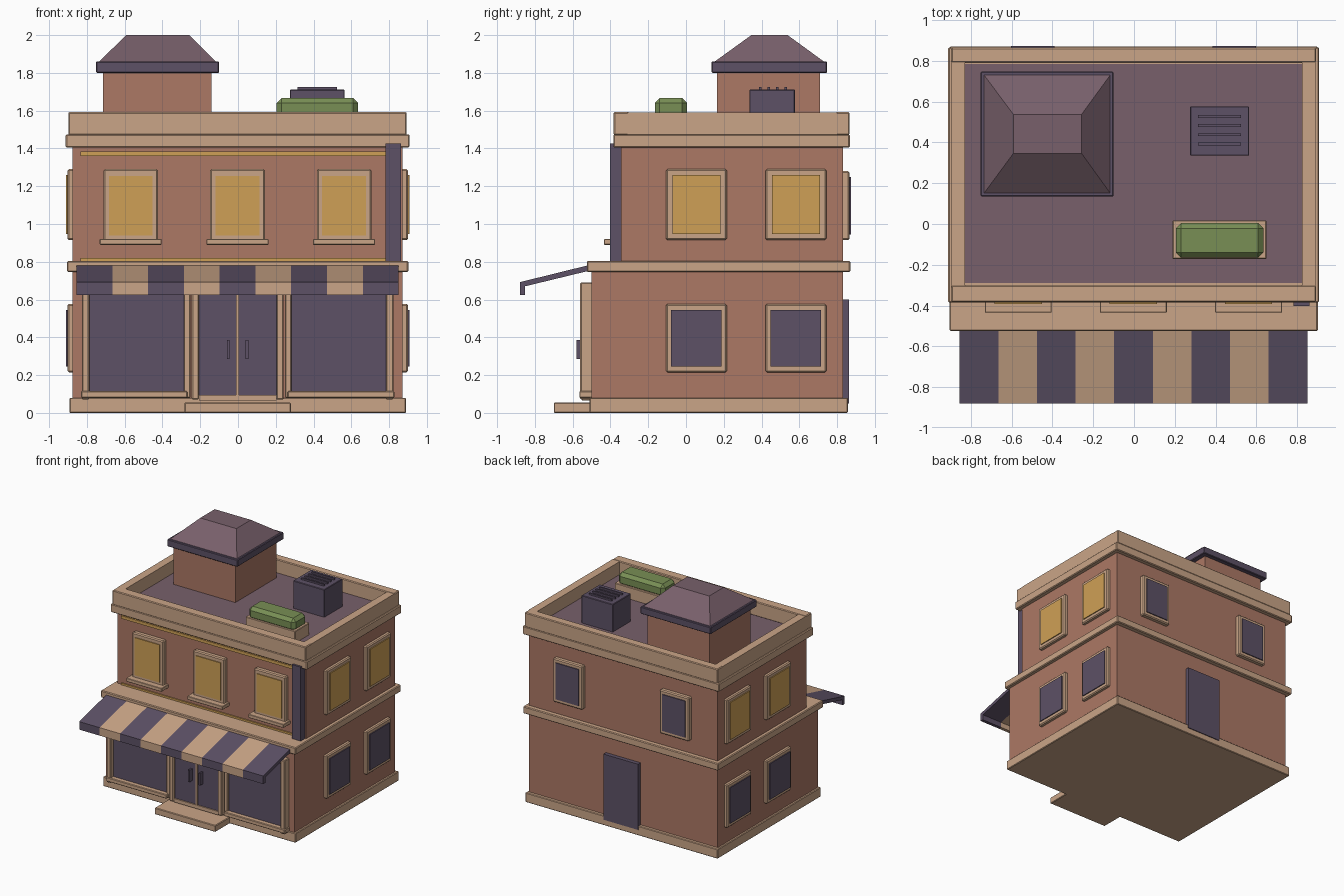
import bpy, bmesh

if "Cube" in bpy.data.objects:
    bpy.data.objects.remove(bpy.data.objects["Cube"])


def material(name, rgb):
    m = bpy.data.materials.new(name)
    lin = [((c / 255 + 0.055) / 1.055) ** 2.4 for c in rgb]
    m.diffuse_color = (*lin, 1)
    m.use_nodes = True
    m.node_tree.nodes["Principled BSDF"].inputs["Base Color"].default_value = m.diffuse_color
    return m


BRICK = material("brick", (172, 120, 101))
STONE = material("tan_stone", (202, 165, 135))
PLUM = material("dark_plum", (93, 81, 102))
MAUVE = material("mauve_roof", (120, 96, 107))
AMBER = material("amber_glass", (207, 160, 86))
GREEN = material("hedge_green", (121, 143, 85))


def mesh_object(name, verts, faces, mat, bevel=0):
    me = bpy.data.meshes.new(name)
    me.from_pydata(verts, [], faces)
    bm = bmesh.new()
    bm.from_mesh(me)
    bmesh.ops.recalc_face_normals(bm, faces=bm.faces)
    bm.to_mesh(me)
    bm.free()
    me.materials.append(mat)
    ob = bpy.data.objects.new(name, me)
    bpy.context.collection.objects.link(ob)
    if bevel:
        mod = ob.modifiers.new("bevel", "BEVEL")
        mod.width = bevel
        mod.segments = 1
    return ob


def frustum(name, low, high, z0, z1, mat, bevel=0):
    """Solid between two rectangles given as (x0, x1, y0, y1)."""
    verts = []
    for (x0, x1, y0, y1), z in ((low, z0), (high, z1)):
        verts += [(x0, y0, z), (x1, y0, z), (x1, y1, z), (x0, y1, z)]
    faces = [(3, 2, 1, 0), (4, 5, 6, 7)]
    faces += [(i, (i + 1) % 4, (i + 1) % 4 + 4, i + 4) for i in range(4)]
    return mesh_object(name, verts, faces, mat, bevel)


def box(name, x0, x1, y0, y1, z0, z1, mat, bevel=0):
    r = (x0, x1, y0, y1)
    return frustum(name, r, r, z0, z1, mat, bevel)


def extrude_x(name, profile, x0, x1, mat):
    """Sweep a (y, z) outline along x."""
    n = len(profile)
    verts = [(x, y, z) for x in (x0, x1) for y, z in profile]
    faces = [tuple(range(n)), tuple(range(n, 2 * n))]
    faces += [(i, (i + 1) % n, (i + 1) % n + n, i + n) for i in range(n)]
    return mesh_object(name, verts, faces, mat)


# Main masses and horizontal bands
box("ground_floor", -0.875, 0.872, -0.50, 0.83, 0.04, 0.78, BRICK)
box("upper_floor", -0.875, 0.872, -0.345, 0.83, 0.78, 1.44, BRICK)
box("plinth", -0.893, 0.89, -0.51, 0.857, 0, 0.08, STONE, 0.005)
box("entrance_step", -0.283, 0.28, -0.70, -0.50, 0, 0.055, STONE, 0.005)
box("belt_course", -0.905, 0.902, -0.525, 0.87, 0.745, 0.805, STONE, 0.006)
box("cornice", -0.912, 0.908, -0.385, 0.867, 1.405, 1.475, STONE, 0.006)

# Parapet and roof deck
box("parapet_front", -0.897, 0.893, -0.383, -0.30, 1.47, 1.592, STONE, 0.006)
box("parapet_back", -0.897, 0.893, 0.79, 0.865, 1.47, 1.592, STONE, 0.006)
for side, x0, x1 in (("left", -0.897, -0.83), ("right", 0.825, 0.893)):
    box(f"parapet_{side}", x0, x1, -0.31, 0.80, 1.47, 1.59, STONE)
box("roof_deck", -0.83, 0.825, -0.29, 0.785, 1.46, 1.481, MAUVE)

# Roof tower
box("tower_wall", -0.715, -0.14, 0.165, 0.71, 1.47, 1.81, BRICK)
box("tower_eave", -0.752, -0.10, 0.135, 0.747, 1.80, 1.86, PLUM, 0.005)
frustum("tower_roof", (-0.735, -0.117, 0.152, 0.73), (-0.592, -0.257, 0.346, 0.538),
        1.86, 2.0, MAUVE)

# Rooftop cooling unit with slats
box("cooling_unit", 0.275, 0.565, 0.335, 0.577, 1.47, 1.712, PLUM, 0.004)
for i in range(4):
    y = 0.393 + i * 0.045
    box(f"cooling_slat_{i}", 0.315, 0.525, y - 0.007, y + 0.007, 1.70, 1.725, PLUM)

# Rooftop planter
box("planter_box", 0.19, 0.65, -0.172, 0.018, 1.47, 1.58, STONE, 0.004)
box("planter_hedge", 0.205, 0.635, -0.165, 0.005, 1.56, 1.667, GREEN, 0.026)

# Upper front windows with sills
for i, x in enumerate((-0.568, -0.003, 0.562)):
    box(f"front_frame_{i}", x - 0.145, x + 0.145, -0.385, -0.34, 0.91, 1.29, STONE, 0.008)
    box(f"front_glass_{i}", x - 0.116, x + 0.116, -0.392, -0.37, 0.94, 1.255, AMBER)
    box(f"front_sill_{i}", x - 0.164, x + 0.164, -0.435, -0.34, 0.89, 0.92, STONE, 0.003)

# Side windows, lit above and dark below
for side, s, wall in (("left", -1, 0.875), ("right", 1, 0.872)):
    for i, y in enumerate((0.055, 0.582)):
        for level, z0, z1, mat, w in (("lower", 0.215, 0.577, PLUM, 0.134),
                                      ("upper", 0.915, 1.29, AMBER, 0.127)):
            fx = sorted((s * (wall - 0.01), s * (wall + 0.028)))
            gx = sorted((s * wall, s * (wall + 0.036)))
            box(f"{side}_{level}_frame_{i}", *fx, y - 0.161, y + 0.161, z0, z1, STONE, 0.008)
            box(f"{side}_{level}_glass_{i}", *gx, y - w, y + w, z0 + 0.031, z1 - 0.031, mat)

# Back windows and back door
for i, x in enumerate((-0.497, 0.492)):
    box(f"back_frame_{i}", x - 0.136, x + 0.136, 0.82, 0.866, 0.915, 1.28, STONE, 0.008)
    box(f"back_glass_{i}", x - 0.107, x + 0.107, 0.84, 0.874, 0.945, 1.25, PLUM)
box("back_door", -0.16, 0.16, 0.82, 0.864, 0.05, 0.60, PLUM)

# Gilded strips and downpipe on the upper front
box("top_gilt_strip", -0.835, 0.785, -0.355, -0.34, 1.36, 1.385, AMBER)
box("bottom_gilt_strip", -0.835, 0.785, -0.355, -0.34, 0.80, 0.82, AMBER)
box("downpipe", 0.782, 0.862, -0.402, -0.34, 0.805, 1.425, PLUM)

# Shopfront, one bay either side of the door
for side, s in (("left", -1), ("right", 1)):
    def bay(name, a, b, y0, z0, z1, mat, bevel=0):
        xa, xb = sorted((s * a - 0.002, s * b - 0.002))
        box(f"{side}_{name}", xa, xb, y0, -0.49, z0, z1, mat, bevel)
    bay("shop_glass", 0.285, 0.785, -0.525, 0.10, 0.69, PLUM)
    bay("shop_outer_post", 0.785, 0.825, -0.56, 0.07, 0.69, STONE, 0.006)
    bay("shop_inner_post", 0.25, 0.285, -0.54, 0.08, 0.69, STONE, 0.005)
    bay("shop_sill", 0.265, 0.83, -0.565, 0.08, 0.115, STONE, 0.005)
    bay("shop_header", 0.25, 0.825, -0.55, 0.65, 0.69, STONE, 0.005)
    bay("door_post", 0.205, 0.243, -0.56, 0.07, 0.69, STONE, 0.006)
    bay("door_leaf", 0.008, 0.205, -0.54, 0.095, 0.66, PLUM)
    hx = s * 0.05 - 0.002
    box(f"{side}_door_handle", hx - 0.007, hx + 0.007, -0.58, -0.53, 0.285, 0.385, PLUM)
box("door_mullion", -0.01, 0.006, -0.548, -0.49, 0.07, 0.66, STONE)
box("door_threshold", -0.207, 0.203, -0.55, -0.49, 0.065, 0.095, STONE)
box("door_header", -0.207, 0.203, -0.555, -0.49, 0.655, 0.69, STONE)

# Striped awning with hanging valance
awning = [(-0.515, 0.782), (-0.88, 0.692), (-0.88, 0.625), (-0.853, 0.625),
          (-0.853, 0.67), (-0.515, 0.752)]
STEP = 1.705 / 9
for i in range(9):
    x = -0.855 + i * STEP
    extrude_x(f"awning_stripe_{i}", awning, x, x + STEP, STONE if i % 2 else PLUM)
